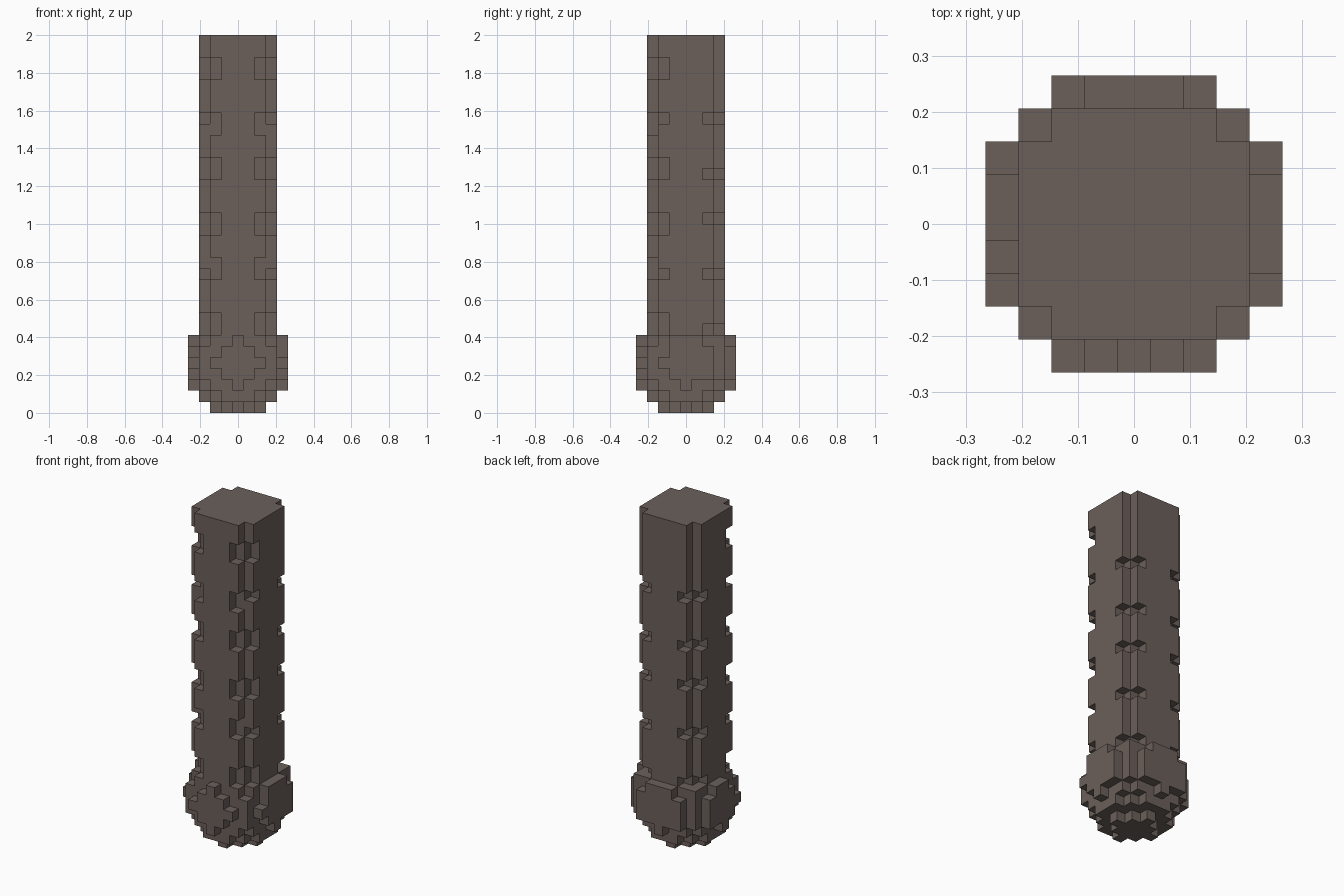
import bpy
import bmesh
from mathutils import Vector

cube = bpy.data.objects.get("Cube")
if cube:
    bpy.data.objects.remove(cube, do_unlink=True)

HEIGHT = 34            # block layers
UNIT = 2 / HEIGHT      # block size
CENTRE = 4             # layer of the bulb's middle
NECK = 7               # first layer of the shaft

brown = bpy.data.materials.new("dull_brown")
brown.use_nodes = True
colour = (0.147, 0.117, 0.104, 1)
brown.diffuse_color = colour
brown.node_tree.nodes["Principled BSDF"].inputs["Base Color"].default_value = colour

# Layers where the shaft edges are notched
FRONT_NOTCH = {7, 8, 12, 13, 16, 17, 21, 22, 25, 26, 30, 31}
SIDE_NOTCH = FRONT_NOTCH - {13, 25}
BACK_NOTCH = {7, 12, 17, 21, 26}


def in_shaft(x, y, z):
    """Square shaft with cut corners and notched edges."""
    ax, ay = abs(x), abs(y)
    if ax > 3 or ay > 3 or ax + ay == 6:
        return False
    if ax + ay == 5:
        if y > 0:
            return z not in BACK_NOTCH
        return z not in (FRONT_NOTCH if ay == 3 else SIDE_NOTCH)
    return True


def in_bulb(x, y, z):
    """Blocky ball, with its back half filled out towards a drum."""
    d = abs(z - CENTRE)
    if y > 0 or (x > 0 and y == -1 and z > CENTRE):
        d = {6: 1, 5: 0, 3: 0}.get(z, d)
    if x * x + y * y + d * d <= 20:
        return True
    return z == NECK - 1 and in_shaft(x, y, z)


def cells(test, low, high):
    span = range(-4, 5)
    return {(x, y, z) for z in range(low, high) for x in span for y in span
            if test(x, y, z)}


def build(name, blocks, solid):
    """Skin the exposed sides of a set of blocks."""
    bm = bmesh.new()
    corners = {}

    def vert(p):
        key = tuple(round(2 * c) for c in p)
        if key not in corners:
            corners[key] = bm.verts.new(p * UNIT)
        return corners[key]

    for block in sorted(blocks):
        mid = Vector(block) + Vector((0, 0, 0.5))
        for axis in range(3):
            for sign in (-1, 1):
                n = Vector((0, 0, 0))
                n[axis] = sign
                if tuple(int(a + b) for a, b in zip(block, n)) in solid:
                    continue
                u = Vector((0, 0, 0))
                u[(axis + 1) % 3] = 0.5
                v = n.cross(u)
                c = mid + n / 2
                bm.faces.new([vert(c + q) for q in (-u - v, u - v, u + v, v - u)])
    mesh = bpy.data.meshes.new(name)
    bm.to_mesh(mesh)
    bm.free()
    mesh.materials.append(brown)
    bpy.context.collection.objects.link(bpy.data.objects.new(name, mesh))


bulb = cells(in_bulb, 0, NECK)
shaft = cells(in_shaft, NECK, HEIGHT)
build("bulb", bulb, bulb | shaft)
build("shaft", shaft, bulb | shaft)
